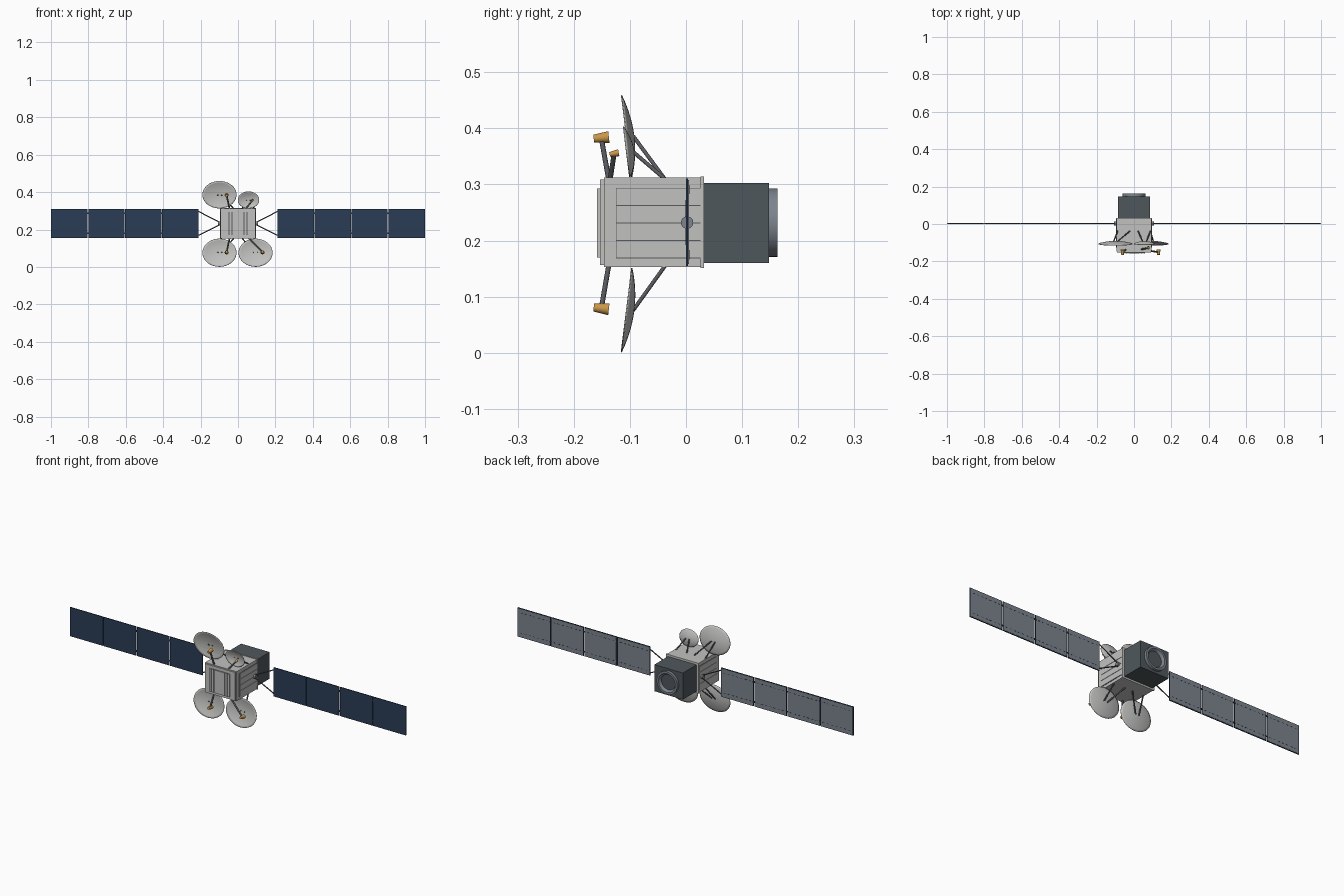
import bpy, bmesh, math
from mathutils import Vector

cube = bpy.data.objects.get("Cube")
if cube:
    bpy.data.objects.remove(cube, do_unlink=True)


def material(name, rgb):
    m = bpy.data.materials.new(name)
    m.use_nodes = True
    lin = [(c / 255) ** 2.2 for c in rgb] + [1]
    m.diffuse_color = lin
    m.node_tree.nodes["Principled BSDF"].inputs["Base Color"].default_value = lin
    return m


LIGHT = material("light grey", (192, 193, 190))
SLATE = material("dark slate", (80, 88, 92))
STEEL = material("blue grey", (124, 131, 141))
NAVY = material("navy cells", (46, 62, 85))
DARK = material("strut grey", (88, 91, 95))
BLACK = material("near black", (42, 46, 50))
GOLD = material("gold", (200, 150, 75))
MID = 0.232  # height of the main axis


def finish(bm, name, mat, smooth=False):
    bmesh.ops.recalc_face_normals(bm, faces=bm.faces[:])
    me = bpy.data.meshes.new(name)
    bm.to_mesh(me)
    bm.free()
    ob = bpy.data.objects.new(name, me)
    bpy.context.collection.objects.link(ob)
    me.materials.append(mat)
    if smooth:
        bpy.ops.object.select_all(action="DESELECT")
        bpy.context.view_layer.objects.active = ob
        ob.select_set(True)
        bpy.ops.object.shade_smooth_by_angle(angle=math.radians(40))
    return ob


def box(name, x, y, z, mat):
    """Box from three (low, high) ranges."""
    bm = bmesh.new()
    bmesh.ops.create_cube(bm, size=1)
    for v in bm.verts:
        v.co = [sum(r) / 2 + c * (r[1] - r[0]) for c, r in zip(v.co, (x, y, z))]
    return finish(bm, name, mat)


def rod(name, a, b, r1, r2, mat, sides=12):
    """Cylinder or cone running from a to b."""
    a, b = Vector(a), Vector(b)
    d = b - a
    bm = bmesh.new()
    bmesh.ops.create_cone(bm, cap_ends=True, segments=sides, radius1=r1, radius2=r2, depth=d.length)
    bm.transform(d.to_track_quat("Z", "Y").to_matrix().to_4x4())
    bmesh.ops.translate(bm, verts=bm.verts[:], vec=(a + b) / 2)
    return finish(bm, name, mat, True)


def lathe(name, profile, mat, sides=48):
    """Closed (radius, y) profile spun around the main axis."""
    bm = bmesh.new()
    vs = [bm.verts.new((r, y, MID)) for r, y in profile]
    edges = [bm.edges.new((vs[i], vs[i - 1])) for i in range(len(vs))]
    bmesh.ops.spin(bm, geom=vs + edges, cent=(0, 0, MID), axis=(0, 1, 0),
                   angle=math.tau, steps=sides)
    bmesh.ops.remove_doubles(bm, verts=bm.verts[:], dist=1e-5)
    return finish(bm, name, mat, True)


def dish(name, cx, cz, rx, rz, tilt, y0=-0.106, depth=0.013):
    """Shallow oval bowl opening forward, sheared by tilt."""
    bm = bmesh.new()
    n, rings = 48, 8

    def point(r, t):
        u, v = r * math.cos(t), r * math.sin(t)
        return bm.verts.new((cx + rx * u, y0 - tilt * rz * v + depth * (1 - r * r), cz + rz * v))

    hub = point(0, 0)
    grid = [[point(k / rings, math.tau * i / n) for i in range(n)] for k in range(1, rings + 1)]
    for i in range(n):
        j = (i + 1) % n
        bm.faces.new((hub, grid[0][i], grid[0][j]))
        for lo, hi in zip(grid, grid[1:]):
            bm.faces.new((lo[i], hi[i], hi[j], lo[j]))
    ob = finish(bm, name, LIGHT, True)
    mod = ob.modifiers.new("thickness", "SOLIDIFY")
    mod.thickness = 0.002
    mod.offset = 0


# Main body with front and rear rims
box("body", (-0.094, 0.094), (-0.146, 0.028), (0.153, 0.312), LIGHT)
box("front_rim", (-0.09, 0.09), (-0.153, -0.146), (0.156, 0.309), LIGHT)
box("rear_rim", (-0.097, 0.097), (0.026, 0.032), (0.151, 0.314), LIGHT)

# Front face: vertical raised plates with dark slots between them
box("front_backing", (-0.056, 0.056), (-0.155, -0.153), (0.17, 0.293), DARK)
for i, (a, b) in enumerate([(-0.06, -0.05), (-0.046, -0.034), (-0.03, 0.03), (0.034, 0.046), (0.05, 0.06)]):
    box(f"front_plate_{i}", (a, b), (-0.159, -0.153), (0.17, 0.293), LIGHT)

# Side faces: long slats over a dark backing
for side, s in (("left", 1), ("right", -1)):
    box(f"{side}_backing", sorted((s * 0.093, s * 0.095)), (-0.125, 0.026), (0.168, 0.294), DARK)
    for i in range(4):
        z = 0.1695 + i * 0.0312
        box(f"{side}_slat_{i}", sorted((s * 0.093, s * 0.0975)), (-0.1235, 0.026), (z, z + 0.0295), LIGHT)

# Rear module and engine ring
box("rear_module", (-0.085, 0.085), (0.032, 0.148), (0.16, 0.303), SLATE)
lathe("engine_ring", [(0.061, 0.147), (0.061, 0.163), (0.05, 0.163), (0.04, 0.149), (0.04, 0.147)], STEEL)
rod("engine_plate", (0, 0.145, MID), (0, 0.15, MID), 0.041, 0.041, SLATE, 48)

# Solar wings
PITCH, GAP = 0.1975, 0.004
Z0, Z1 = 0.155, 0.311
for side, s in (("left", 1), ("right", -1)):
    rod(f"{side}_hub", (s * 0.09, 0.002, MID), (s * 0.107, 0.002, MID), 0.011, 0.011, STEEL, 24)
    for z in (Z0 + 0.012, Z1 - 0.012):
        near = MID + (0.008 if z > MID else -0.008)
        rod(f"{side}_yoke", (s * 0.1, 0.002, near), (s * 0.216, 0.003, z), 0.003, 0.003, DARK, 8)
    for i in range(4):
        a = 0.212 + i * PITCH
        b = 1.0 if i == 3 else a + PITCH - GAP
        box(f"{side}_panel_{i}", sorted((s * a, s * b)), (0, 0.004), (Z0, Z1), NAVY)
        box(f"{side}_panel_back_{i}", sorted((s * (a + 0.003), s * (b - 0.003))),
            (0.004, 0.005), (Z0 + 0.003, Z1 - 0.003), STEEL)
        # Dashed seams on the back
        for z in (Z0 + 0.024, Z1 - 0.024):
            for k in range(7):
                x = a + 0.014 + k * 0.0255
                box(f"{side}_seam", sorted((s * x, s * (x + 0.012))), (0.005, 0.0056),
                    (z - 0.001, z + 0.001), BLACK)
        # Hinges across the gaps
        if i < 3:
            for z in (Z0 + 0.024, Z1 - 0.024):
                box(f"{side}_hinge", sorted((s * (b - 0.004), s * (b + 0.008))), (0.003, 0.006),
                    (z - 0.004, z + 0.004), BLACK)

# Antennas: dish centre, radii, tilt, feed horn, feed base, horn scale
ANTENNAS = [
    ("upper_right", (-0.099, 0.386), (0.091, 0.073), 1, (-0.061, -0.151, 0.383), (-0.045, -0.138), 1),
    ("upper_left", (0.056, 0.358), (0.057, 0.045), 1, (0.077, -0.128, 0.355), (0.04, -0.135), 0.6),
    ("lower_right", (-0.099, 0.076), (0.091, 0.075), -1, (-0.061, -0.151, 0.079), (-0.045, -0.138), 1),
    ("lower_left", (0.094, 0.076), (0.091, 0.075), -1, (0.131, -0.151, 0.079), (0.056, -0.138), 1),
]
for name, (cx, cz), (rx, rz), up, feed, base, k in ANTENNAS:
    dish(f"{name}_dish", cx, cz, rx, rz, 0.124 * up)
    edge = MID + up * 0.078
    f = Vector(feed)
    rod(f"{name}_feed_arm", (base[0], base[1], edge), f, 0.0045, 0.0045, DARK)
    reach = Vector((0, 0.0135 * k, 0.0015 * up))
    rod(f"{name}_feed_horn", f - reach, f + reach, 0.007 * k, 0.0105 * k, GOLD, 20)
    # V-shaped rear supports
    mid = max(-0.055, min(0.055, cx))
    for dx in (-0.033, 0.033):
        rod(f"{name}_support", (mid + dx, -0.038, edge), (cx + dx * 0.3, -0.094, cz), 0.0035, 0.0035, DARK)
